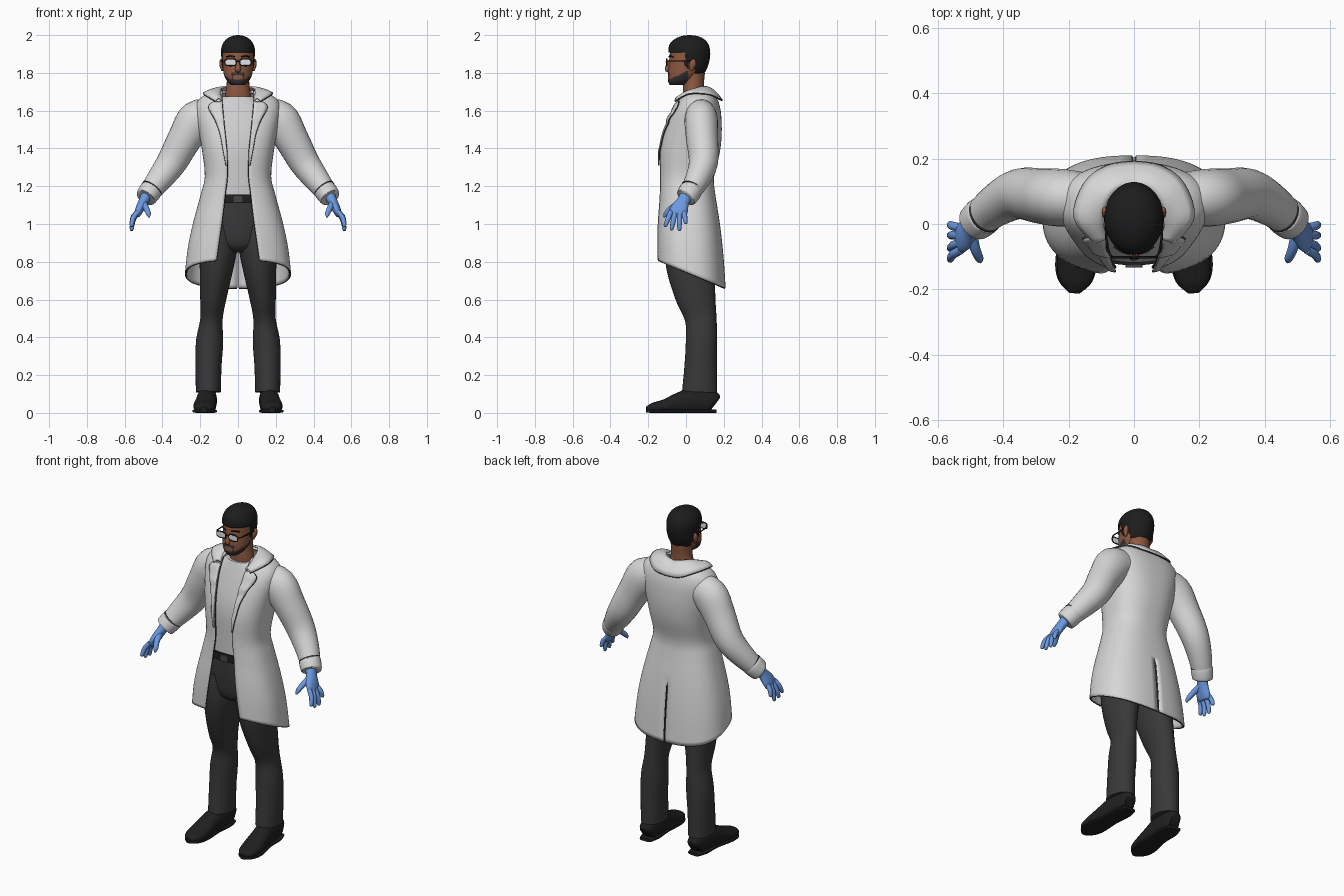
import bpy, bmesh
from math import sin, cos, pi, asin, sqrt, radians, copysign
from mathutils import Vector

cube = bpy.data.objects.get("Cube")
if cube:
    bpy.data.objects.remove(cube)


def material(name, r, g, b):
    m = bpy.data.materials.new(name)
    m.use_nodes = True
    m.diffuse_color = (r, g, b, 1)
    m.node_tree.nodes["Principled BSDF"].inputs["Base Color"].default_value = (r, g, b, 1)
    return m


WHITE = material("coat white", .68, .68, .68)
SHIRT = material("shirt white", .62, .62, .63)
LINE = material("seam grey", .06, .06, .06)
CLOTH = material("trouser charcoal", .04, .04, .042)
BLACK = material("leather black", .014, .014, .014)
HAIR = material("hair black", .012, .012, .013)
BEARD = material("beard grey", .035, .032, .032)
SKIN = material("skin brown", .27, .1, .052)
BLUE = material("glove blue", .15, .32, .75)
GLASS = material("lens grey", .75, .77, .8)
made = []


def smooth(rows, k=4):
    """Catmull-Rom resampling of a list of number tuples."""
    out = []
    for i in range(len(rows) - 1):
        p = [rows[max(0, min(len(rows) - 1, i + j))] for j in (-1, 0, 1, 2)]
        for s in range(k):
            t = s / k
            out.append([b + .5 * t * (c - a + t * (2 * a - 5 * b + 4 * c - d + t * (3 * (b - c) + d - a)))
                        for a, b, c, d in zip(*p)])
    return out + [list(rows[-1])]


def power(v, e):
    return copysign(abs(v) ** e, v)


def finish(name, bm, mats, mirror, thick=0, offset=0):
    mesh = bpy.data.meshes.new(name)
    bm.to_mesh(mesh)
    bm.free()
    ob = bpy.data.objects.new(name, mesh)
    bpy.context.collection.objects.link(ob)
    for m in mats:
        mesh.materials.append(m)
    if mirror:
        ob.modifiers.new("Mirror", 'MIRROR')
    if thick:
        mod = ob.modifiers.new("Thickness", 'SOLIDIFY')
        mod.thickness, mod.offset = thick, offset
    made.append(ob)
    return ob


def tube(name, rows, mats, mirror=False, ref=(0, 1, 0), flat=False, e=1.0, n=24, k=4,
         rule=None, keep=None, floor=False, thick=0):
    """Loft of ellipses; rows are x, y, z, radius along ref, other radius."""
    rows = smooth(rows, k)
    ref = Vector(ref)
    bm = bmesh.new()
    rings = []
    for i, (x, y, z, ra, rb) in enumerate(rows):
        t = Vector(rows[min(i + 1, len(rows) - 1)][:3]) - Vector(rows[max(i - 1, 0)][:3])
        t = Vector((0, 0, 1)) if flat else t.normalized()
        a = (ref - t * t.dot(ref)).normalized()
        b = t.cross(a)
        ring = []
        for j in range(n):
            q = 2 * pi * j / n
            co = Vector((x, y, z)) + a * ra * power(cos(q), e) + b * rb * power(sin(q), e)
            if floor:
                co.z = max(co.z, 0)
            ring.append(bm.verts.new(co))
        rings.append(ring)
    for r, s in zip(rings, rings[1:]):
        for j in range(n):
            bm.faces.new((r[j], r[j - 1], s[j - 1], s[j]))
    bm.faces.new(rings[0])
    bm.faces.new(rings[-1])
    bmesh.ops.recalc_face_normals(bm, faces=bm.faces)
    if keep:
        gone = [f for f in bm.faces if not keep(f.calc_center_median())]
        bmesh.ops.delete(bm, geom=gone, context='FACES')
    if rule:
        for f in bm.faces:
            f.material_index = rule(f.calc_center_median())
    return finish(name, bm, mats, mirror, thick, -1)


def section(rows):
    """Turn z, half width, front y, back y into upright loft rows."""
    return [(0, (f + b) / 2, z, (b - f) / 2, w) for z, w, f, b in rows]


def grid(name, pts, mat, thick):
    bm = bmesh.new()
    vs = [[bm.verts.new(p) for p in row] for row in pts]
    for r, s in zip(vs, vs[1:]):
        for j in range(len(r) - 1):
            bm.faces.new((r[j], r[j + 1], s[j + 1], s[j]))
    return finish(name, bm, [mat], True, thick)


def trim(name, paths, mat, r=.004, cyclic=False):
    """Thin piping along paths on both sides of the body."""
    cu = bpy.data.curves.new(name, 'CURVE')
    cu.dimensions = '3D'
    cu.bevel_depth, cu.bevel_resolution = r, 1
    for path in paths:
        for side in (1, -1):
            sp = cu.splines.new('POLY')
            sp.points.add(len(path) - 1)
            for p, q in zip(sp.points, path):
                p.co = (side * q[0], q[1], q[2], 1)
            sp.use_cyclic_u = cyclic
    cu.materials.append(mat)
    bpy.context.collection.objects.link(bpy.data.objects.new(name, cu))


# Coat body: z, half width, front, back, opening
E = .8
coat_rows = smooth([
    (1.70, .10, .0, .13, .08), (1.68, .17, -.02, .15, .085), (1.64, .213, -.045, .168, .085),
    (1.58, .218, -.078, .18, .08), (1.48, .2, -.115, .183, .07), (1.38, .183, -.135, .173, .06),
    (1.25, .17, -.135, .143, .058), (1.15, .193, -.138, .15, .07), (1.0, .233, -.148, .176, .085),
    (.87, .26, -.152, .193, .1), (.74, .275, -.152, .204, .115)], 5)


def coat_point(row, u):
    z, w, f, b, gap = row
    start = asin((gap / w) ** (1 / E))
    end = pi - (asin((.006 / w) ** (1 / E)) if z < 1.02 else 0)
    q = start + u * (end - start)
    y = (f + b) / 2 - (b - f) / 2 * power(cos(q), E)
    drop = max(0, (1.1 - z) / .36)
    x = w * max(sin(q), 0) ** E
    return Vector((x, y, z + drop * (.065 - .42 * (y + .14))))


def coat_front(x, z):
    """Front surface of the coat at x, z."""
    row = min(coat_rows, key=lambda r: abs(r[0] - z))
    w, f, b = row[1:4]
    return (f + b) / 2 - (b - f) / 2 * sqrt(1 - min(1, x / w) ** (2 / E)) ** E


cols = 36
coat = [[coat_point(r, j / cols) for j in range(cols + 1)] for r in coat_rows]
grid("coat_body", coat, WHITE, .012)
vent = [r[-1] for r, c in zip(coat, coat_rows) if c[0] < 1.02]
trim("coat_edge_piping", [[r[0] for r in coat[5:]], coat[-1], vent], LINE)

# Lapels
lapel = []
for z, outer in smooth([(1.65, .12), (1.62, .155), (1.55, .12), (1.48, .094), (1.39, .077), (1.31, .062)]):
    inner = min(coat_rows, key=lambda r: abs(r[0] - z))[4] - .002
    xs = [inner + (outer - inner) * t / 4 for t in range(5)]
    lapel.append([Vector((x, coat_front(x, z) - .012, z)) for x in xs])
grid("lapel", lapel, WHITE, .008)

# Collar
collar_in = smooth([(0, .115, 1.715), (.05, .108, 1.725), (.085, .06, 1.72), (.092, .0, 1.69), (.085, -.045, 1.655)])
collar_out = smooth([(0, .19, 1.655), (.08, .178, 1.66), (.15, .125, 1.685), (.182, .02, 1.69), (.12, -.058, 1.65)])
collar = []
for a, b in zip(collar_in, collar_out):
    a, b = Vector(a), Vector(b)
    collar.append([a.lerp(b, t / 5) + Vector((0, 0, .014 * sin(pi * t / 5))) for t in range(6)])
grid("collar", collar, WHITE, .01)
trim("collar_piping", [[r[-1] for r in collar], [r[-1] for r in lapel]], LINE)

# Sleeves and cuffs
tube("sleeve", [(.13, .08, 1.575, .075, .085), (.215, .08, 1.55, .088, .105), (.28, .085, 1.455, .085, .091),
                (.352, .092, 1.325, .077, .08), (.425, .055, 1.225, .064, .066), (.485, .005, 1.145, .052, .05)],
     [WHITE], True)
tube("cuff", [(.455, .03, 1.187, .056, .056), (.462, .025, 1.177, .061, .06), (.485, .005, 1.145, .058, .057),
              (.49, .0, 1.138, .052, .05)], [WHITE], True)
tube("cuff_seam", [(.453, .031, 1.19, .059, .06), (.456, .029, 1.186, .059, .06)], [LINE], True, k=1)

# Gloves
tube("glove_palm", [(.48, .008, 1.16, .035, .03), (.5, -.015, 1.12, .034, .026), (.52, -.035, 1.08, .047, .023),
                    (.533, -.045, 1.05, .045, .017), (.537, -.047, 1.04, .03, .01)], [BLUE], True)
for i, (tip_y, tip_z) in enumerate([(-.112, .985), (-.078, .965), (-.035, .962), (.0, 1.0)]):
    base = Vector((.53, -.08 + .023 * i, 1.065))
    tip = Vector((.562, tip_y, tip_z))
    rows = []
    for t, r in ((0, .013), (.4, .0135), (.85, .011), (.97, .007), (1, .002)):
        p = base.lerp(tip, t)
        rows.append((p.x + .012 * sin(pi * t), p.y, p.z, r, r))
    tube("glove_finger_%d" % (i + 1), rows, [BLUE], True, n=12, k=2)
tube("glove_thumb", [(.5, -.03, 1.11, .02, .018), (.487, -.075, 1.085, .016, .016), (.474, -.105, 1.055, .013, .013),
                     (.471, -.117, 1.035, .004, .004)], [BLUE], True, ref=(1, 0, 0), n=12)

# Shirt, belt and trousers
tube("shirt", section([(1.14, .16, -.117, .12), (1.25, .15, -.118, .12), (1.38, .16, -.118, .15),
                       (1.48, .17, -.1, .16), (1.58, .17, -.066, .155), (1.64, .13, -.042, .14),
                       (1.675, .08, -.028, .11)]), [SHIRT], flat=True, e=E, n=40)
tube("belt", section([(1.11, .168, -.126, .13), (1.155, .163, -.126, .128)]), [BLACK], flat=True, e=E, n=40)
tube("belt_buckle", [(0, -.125, 1.132, .026, .019), (0, -.134, 1.132, .026, .019)], [LINE],
     ref=(1, 0, 0), e=.3, n=24, k=1)
tube("trouser_seat", section([(.85, .06, -.06, .11), (.89, .14, -.105, .135), (1.0, .19, -.118, .15),
                              (1.12, .165, -.119, .128)]), [CLOTH], flat=True, n=36)
tube("trouser_leg", [(.105, .015, 1.0, .125, .09), (.105, .015, .88, .13, .1), (.115, .025, .76, .126, .088),
                     (.13, .05, .62, .107, .071), (.14, .078, .5, .084, .059), (.15, .082, .38, .083, .072),
                     (.156, .078, .25, .086, .069), (.157, .072, .11, .093, .066)], [CLOTH], True, n=32)

# Shoes
tube("shoe", [(.16, .157, .05, .03, .04), (.16, .13, .062, .047, .06), (.165, .03, .065, .053, .064),
              (.17, -.04, .052, .055, .054), (.176, -.11, .036, .06, .037), (.18, -.175, .026, .05, .027),
              (.182, -.21, .02, .018, .012)], [BLACK], True, ref=(1, 0, 0), e=.85, floor=True)
tube("shoe_sole", [(.16, .16, .009, .035, .009), (.163, .1, .009, .052, .009), (.168, -.0, .009, .05, .009),
                   (.177, -.11, .009, .064, .009), (.18, -.175, .009, .052, .009), (.182, -.212, .01, .015, .008)],
     [LINE], True, ref=(1, 0, 0), e=.5, floor=True).data.materials[0] = BLACK


# Head with painted beard
def beard(c):
    x = abs(c.x)
    jaw = c.y < .01 and c.z < 1.765 + .5 * max(0, c.y + .085)
    lip = c.y < 0 and ((x < .034 and 1.792 < c.z < 1.803) or (.024 < x < .034 and c.z < 1.8))
    return int(jaw or lip)


tube("neck", [(0, .045, 1.63, .06, .075), (0, .04, 1.69, .057, .068), (0, .04, 1.74, .055, .06),
              (0, .045, 1.8, .055, .06)], [SKIN], flat=True)
tube("head", section([(1.735, .035, -.085, .0), (1.755, .057, -.095, .03), (1.79, .074, -.096, .07),
                      (1.83, .08, -.092, .1), (1.88, .082, -.088, .112), (1.93, .08, -.08, .112),
                      (1.965, .06, -.055, .09), (1.985, .02, -.0, .04)]), [SKIN, BEARD],
     flat=True, n=64, k=6, rule=beard)
tube("nose", [(0, -.083, 1.87, .007, .007), (0, -.095, 1.84, .011, .011), (0, -.1, 1.818, .012, .016),
              (0, -.09, 1.808, .007, .011)], [SKIN], n=16)
tube("ear", [(.083, .028, 1.812, .007, .005), (.088, .034, 1.84, .018, .01), (.089, .038, 1.862, .014, .009),
             (.086, .036, 1.872, .004, .004)], [SKIN], True, n=16)


# Hair trimmed along the hairline
def hairline(c):
    return c.z > 1.905 or (c.y > .052 and c.z > 1.797) or (c.y > -.005 and c.z > 1.868) \
        or (-.005 < c.y < .016 and c.z > 1.82)


tube("hair", section([(1.785, .066, -.05, .09), (1.83, .082, -.07, .114), (1.88, .088, -.088, .127),
                      (1.92, .09, -.093, .127), (1.955, .08, -.085, .117), (1.98, .06, -.058, .094),
                      (1.995, .032, -.022, .06), (2.0, .006, .012, .026)]), [HAIR],
     flat=True, n=64, k=6, keep=hairline, thick=.01)
trim("eyebrow", [[(.018, -.09, 1.885), (.04, -.083, 1.89), (.06, -.068, 1.885)]], HAIR)

# Glasses
tube("lens", [(.04, -.104, 1.856, .028, .017), (.04, -.1, 1.856, .028, .017)], [GLASS], True,
     ref=(1, 0, 0), e=.6, k=1)
rim = [2 * pi * i / 24 for i in range(24)]
trim("glasses_rim", [[(.04 + .029 * power(cos(q), .6), -.102, 1.856 + .018 * power(sin(q), .6)) for q in rim]],
     HAIR, .0035, True)
trim("glasses_arm", [[(.067, -.102, 1.862), (.083, -.08, 1.863), (.089, .03, 1.862)],
                     [(0, -.104, 1.862), (.013, -.103, 1.86)]], HAIR, .0035)

# Smooth shading with sharp creases
bpy.ops.object.select_all(action='DESELECT')
for ob in made:
    ob.select_set(True)
bpy.context.view_layer.objects.active = made[0]
bpy.ops.object.shade_smooth_by_angle(angle=radians(40))
